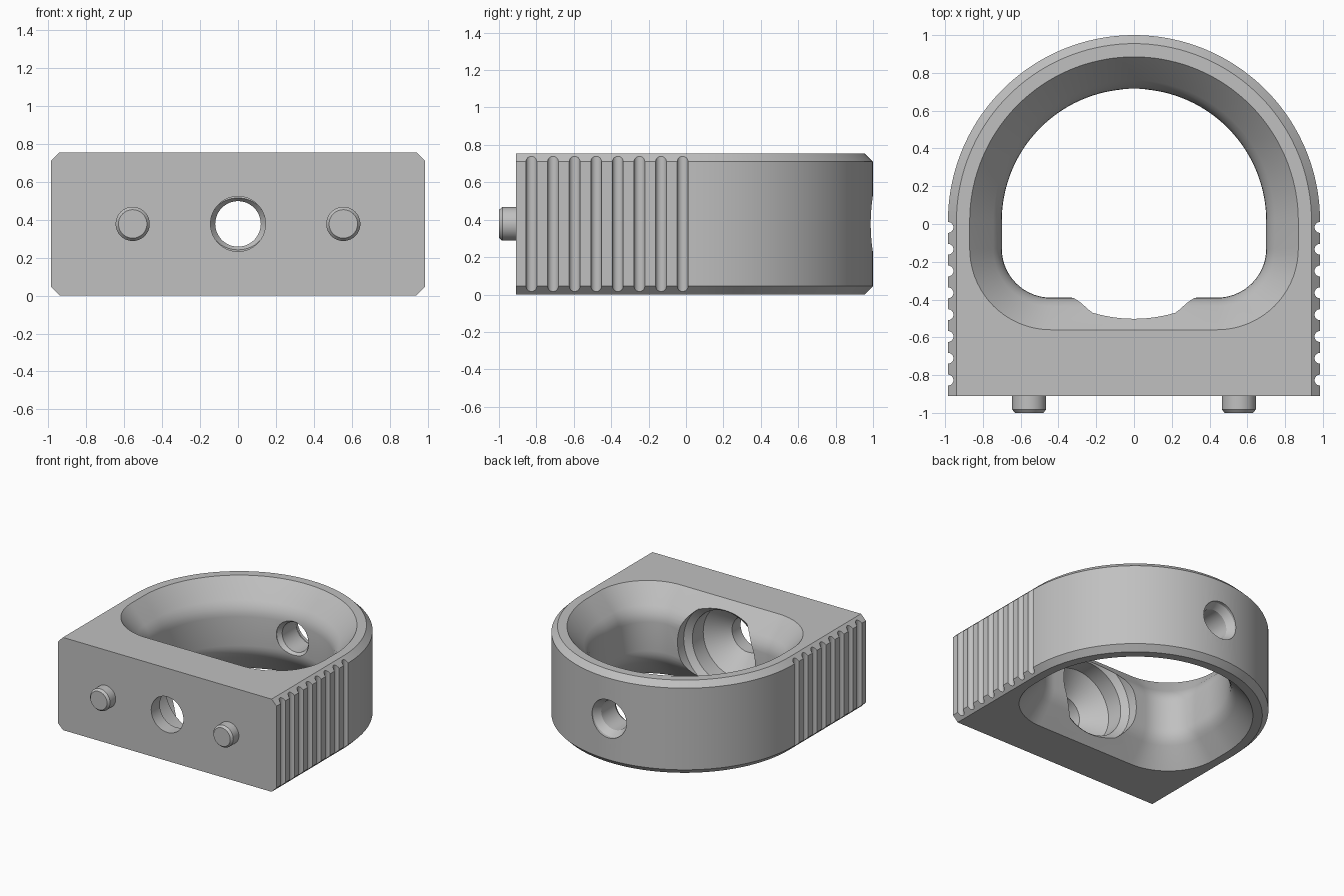
import bpy, bmesh, math

if "Cube" in bpy.data.objects:
    bpy.data.objects.remove(bpy.data.objects["Cube"])

H, MID = 0.755, 0.3775      # body height and its middle
CY, R = 0.015, 0.985        # centre and radius of the rounded back
FRONT = -0.91
THROAT, FLARE = 0.70, 0.17  # bore half width and widening at the rims

grey = bpy.data.materials.new("plain_grey")
grey.use_nodes = True
grey.diffuse_color = (0.53, 0.53, 0.53, 1)
grey.node_tree.nodes["Principled BSDF"].inputs["Base Color"].default_value = (0.53, 0.53, 0.53, 1)


def arc(cx, cy, r, a0, a1, n):
    angles = [math.radians(a0 + (a1 - a0) * i / n) for i in range(n + 1)]
    return [(cx + r * math.cos(a), cy + r * math.sin(a)) for a in angles]


def loft(bm, rings):
    """Skin a stack of equal-count rings and cap both ends."""
    loops = [[bm.verts.new(p) for p in ring] for ring in rings]
    for a, b in zip(loops, loops[1:]):
        for i in range(len(a)):
            j = (i + 1) % len(a)
            bm.faces.new((a[i], a[j], b[j], b[i]))
    bm.faces.new(loops[0][::-1])
    bm.faces.new(loops[-1])


def make(name, stacks):
    bm = bmesh.new()
    for rings in stacks:
        loft(bm, rings)
    bmesh.ops.recalc_face_normals(bm, faces=bm.faces)
    mesh = bpy.data.meshes.new(name)
    bm.to_mesh(mesh)
    bm.free()
    mesh.materials.append(grey)
    obj = bpy.data.objects.new(name, mesh)
    bpy.context.collection.objects.link(obj)
    return obj


def turned(x, profile, n=48):
    """Rings of (radius, y) around a horizontal axis running front to back."""
    return [[(x + u, y, MID + v) for u, v in arc(0, 0, r, 0, 360 - 360 / n, n - 1)]
            for r, y in profile]


def outer_ring(r, z):
    pts = [(-r, FRONT), (r, FRONT)] + arc(0, CY, r, 0, 180, 72)
    return [(x, y, z) for x, y in pts]


def bore_ring(off, z):
    corner = 0.26
    c = THROAT - corner
    pts = arc(0, CY, THROAT + off, 0, 180, 72)
    pts += arc(-c, -0.13, corner + off, 180, 270, 18)
    pts += arc(c, -0.13, corner + off, 270, 360, 18)
    return [(x, y, z) for x, y in pts]


def smooth(obj):
    bpy.ops.object.select_all(action='DESELECT')
    obj.select_set(True)
    bpy.context.view_layer.objects.active = obj
    bpy.ops.object.shade_smooth_by_angle(angle=math.radians(28))


# Rounded body with chamfered top and bottom edges
CH = 0.045
body = make("ring_body", [[outer_ring(R - CH, 0), outer_ring(R, CH),
                           outer_ring(R, H - CH), outer_ring(R - CH, H)]])

# Bore: straight throat easing into a flare at each rim
flare = [(FLARE, -0.05), (FLARE, 0), (0.045, 0.145), (0.027, 0.17),
         (0.012, 0.2), (0.003, 0.23), (0, 0.26)]
bore = make("bore_cutter", [[bore_ring(o, d) for o, d in flare] +
                            [bore_ring(o, H - d) for o, d in reversed(flare)]])

# Stepped screw pocket through the front wall
pocket = make("pocket_cutter", [turned(0, [
    (0.145, -1.1), (0.145, -0.8), (0.30, -0.65), (0.30, -0.51),
    (0.35, -0.47), (0.35, -0.2)], 64)])

# Small hole through the back wall, eased at both ends
back_hole = make("back_hole_cutter", [turned(0, [
    (0.145, 0.6), (0.145, 0.705), (0.12, 0.74), (0.12, 0.92),
    (0.155, 0.975), (0.155, 1.1)])])

# Vertical grip grooves on both sides
grooves = []
for side in (-1, 1):
    for i in range(8):
        ring = arc(side * R, -0.018 - 0.1155 * i, 0.029, 0, 345, 23)
        grooves.append([[(x, y, z) for x, y in ring] for z in (-0.1, H + 0.1)])
grip = make("grip_cutter", grooves)

for cutter in (bore, pocket, back_hole, grip):
    cutter.hide_render = True
    mod = body.modifiers.new("cut", 'BOOLEAN')
    mod.operation = 'DIFFERENCE'
    mod.solver = 'EXACT'
    mod.object = cutter
    bpy.context.view_layer.objects.active = body
    bpy.ops.object.modifier_apply(modifier=mod.name)
    bpy.data.objects.remove(cutter)
smooth(body)

# Locating pegs on the front face
for name, x in (("left_peg", 0.555), ("right_peg", -0.555)):
    smooth(make(name, [turned(x, [(0.075, -1), (0.09, -0.982), (0.09, FRONT + 0.02)], 40)]))
